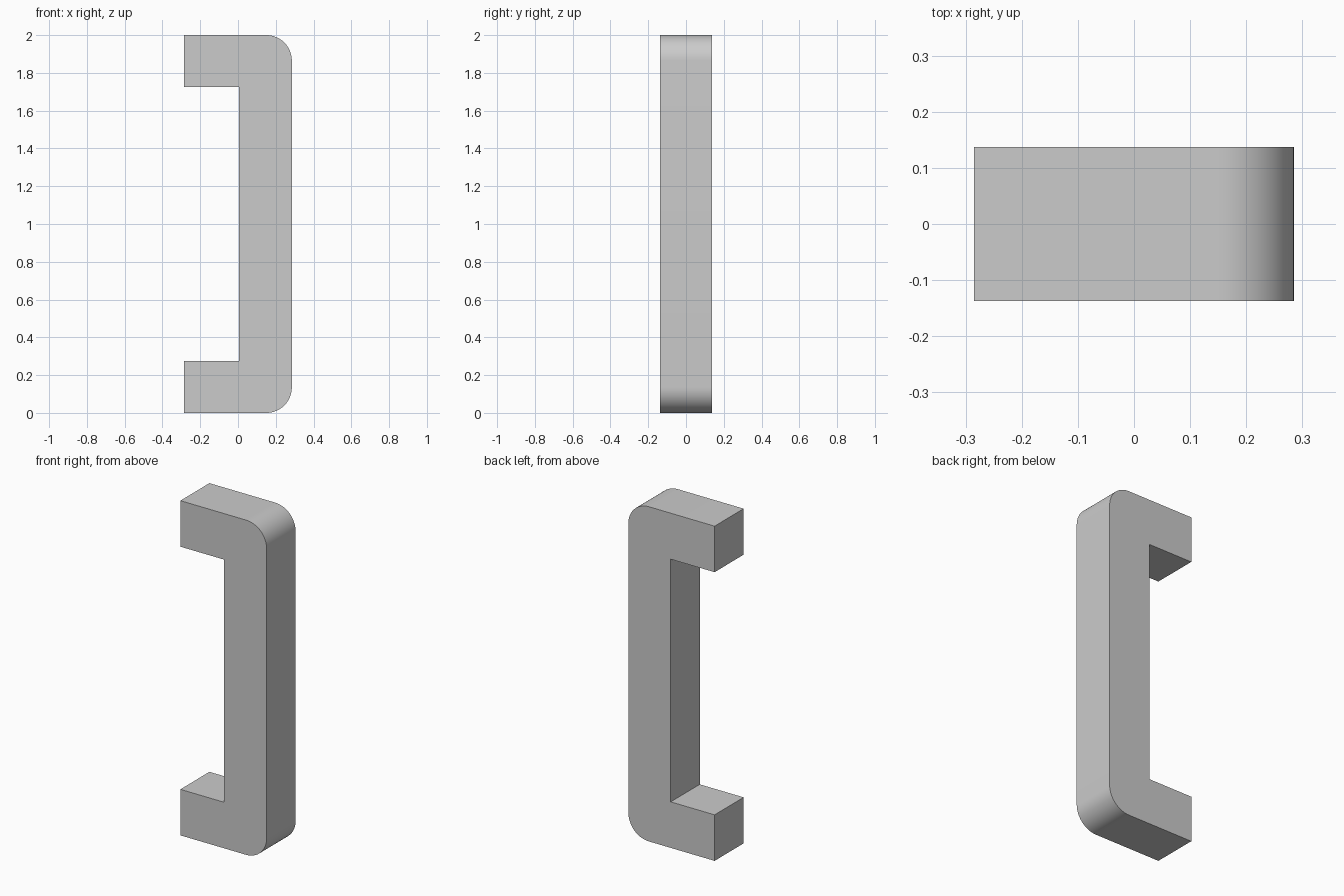
import bpy, bmesh, math
from mathutils import Vector

cube = bpy.data.objects.get("Cube")
if cube:
    bpy.data.objects.remove(cube, do_unlink=True)

HALF_W, HALF_D, HEIGHT = 0.285, 0.137, 2.0
INNER_X, FOOT, RADIUS, STEPS = 0.005, 0.275, 0.135, 16

metal = bpy.data.materials.new("light grey")
metal.use_nodes = True
grey = (0.6, 0.6, 0.6, 1)
metal.diffuse_color = grey
metal.node_tree.nodes["Principled BSDF"].inputs["Base Color"].default_value = grey


def corner(cx, cz, start):
    """Quarter circle, counter-clockwise from the start angle."""
    angles = [start + math.pi / 2 * i / STEPS for i in range(STEPS + 1)]
    return [(cx + RADIUS * math.cos(a), cz + RADIUS * math.sin(a)) for a in angles]


# C-shaped side profile with rounded outer corners
cx = HALF_W - RADIUS
profile = [(-HALF_W, 0)]
profile += corner(cx, RADIUS, -math.pi / 2)
profile += corner(cx, HEIGHT - RADIUS, 0)
profile += [(-HALF_W, HEIGHT), (-HALF_W, HEIGHT - FOOT),
            (INNER_X, HEIGHT - FOOT), (INNER_X, FOOT), (-HALF_W, FOOT)]

# Extrude the profile through the depth
bm = bmesh.new()
face = bm.faces.new([bm.verts.new((x, -HALF_D, z)) for x, z in profile])
result = bmesh.ops.extrude_face_region(bm, geom=[face])
moved = [g for g in result["geom"] if isinstance(g, bmesh.types.BMVert)]
bmesh.ops.translate(bm, verts=moved, vec=Vector((0, 2 * HALF_D, 0)))
bmesh.ops.recalc_face_normals(bm, faces=bm.faces)
mesh = bpy.data.meshes.new("pull_handle")
bm.to_mesh(mesh)
bm.free()

handle = bpy.data.objects.new("pull_handle", mesh)
mesh.materials.append(metal)
bpy.context.collection.objects.link(handle)
bpy.context.view_layer.objects.active = handle
handle.select_set(True)
bpy.ops.object.shade_smooth_by_angle(angle=math.radians(30))
